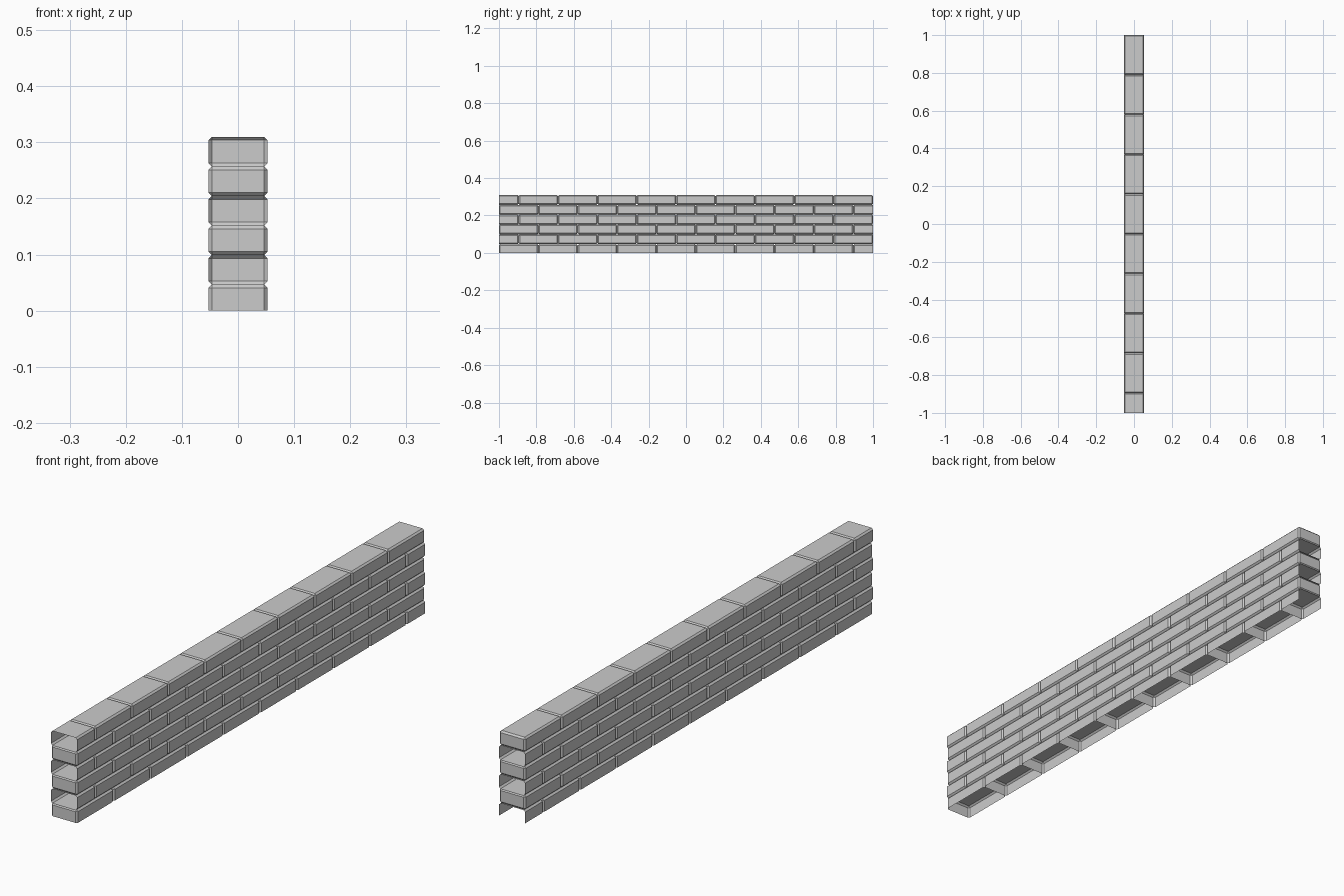
import bpy, bmesh
from mathutils import Matrix, Vector

if "Cube" in bpy.data.objects:
    bpy.data.objects.remove(bpy.data.objects["Cube"])

LENGTH = 2 / 9.5            # nine and a half bricks per course
DEPTH = LENGTH / 2
HEIGHT = LENGTH / 4
BEVEL = 0.006
COURSES = 6


def add_brick(bm, centre):
    """One hollow brick with chamfered edges."""
    m = Matrix.Translation(centre) @ Matrix.Diagonal((DEPTH, LENGTH, HEIGHT, 1))
    verts = bmesh.ops.create_cube(bm, size=1, matrix=m)["verts"]
    edges = list({e for v in verts for e in v.link_edges})
    bmesh.ops.bevel(bm, geom=edges, offset=BEVEL, offset_type='OFFSET',
                    segments=1, profile=0.5, affect='EDGES')


def trim(bm, point, normal):
    """Cut away everything beyond a plane, leaving the shell open."""
    geom = bm.verts[:] + bm.edges[:] + bm.faces[:]
    bmesh.ops.bisect_plane(bm, geom=geom, dist=1e-6, plane_co=Vector(point),
                           plane_no=Vector(normal), clear_outer=True)


# Running bond: alternate courses slide by half a brick
for row in range(COURSES):
    bm = bmesh.new()
    z = (row + 0.5) * HEIGHT - BEVEL
    odd = row % 2
    for i in range(10):
        y = -1 + (i + 0.5 - 0.5 * odd) * LENGTH
        add_brick(bm, Vector((0, y, z)))
    # Half bricks are sliced open at one end of the wall
    if odd:
        trim(bm, (0, -1, 0), (0, -1, 0))
    else:
        trim(bm, (0, 1, 0), (0, 1, 0))
    # The lowest course is open underneath
    if row == 0:
        trim(bm, (0, 0, 0), (0, 0, -1))
    mesh = bpy.data.meshes.new(f"brick_course_{row + 1}")
    bm.to_mesh(mesh)
    bm.free()
    obj = bpy.data.objects.new(f"brick_course_{row + 1}", mesh)
    bpy.context.collection.objects.link(obj)
